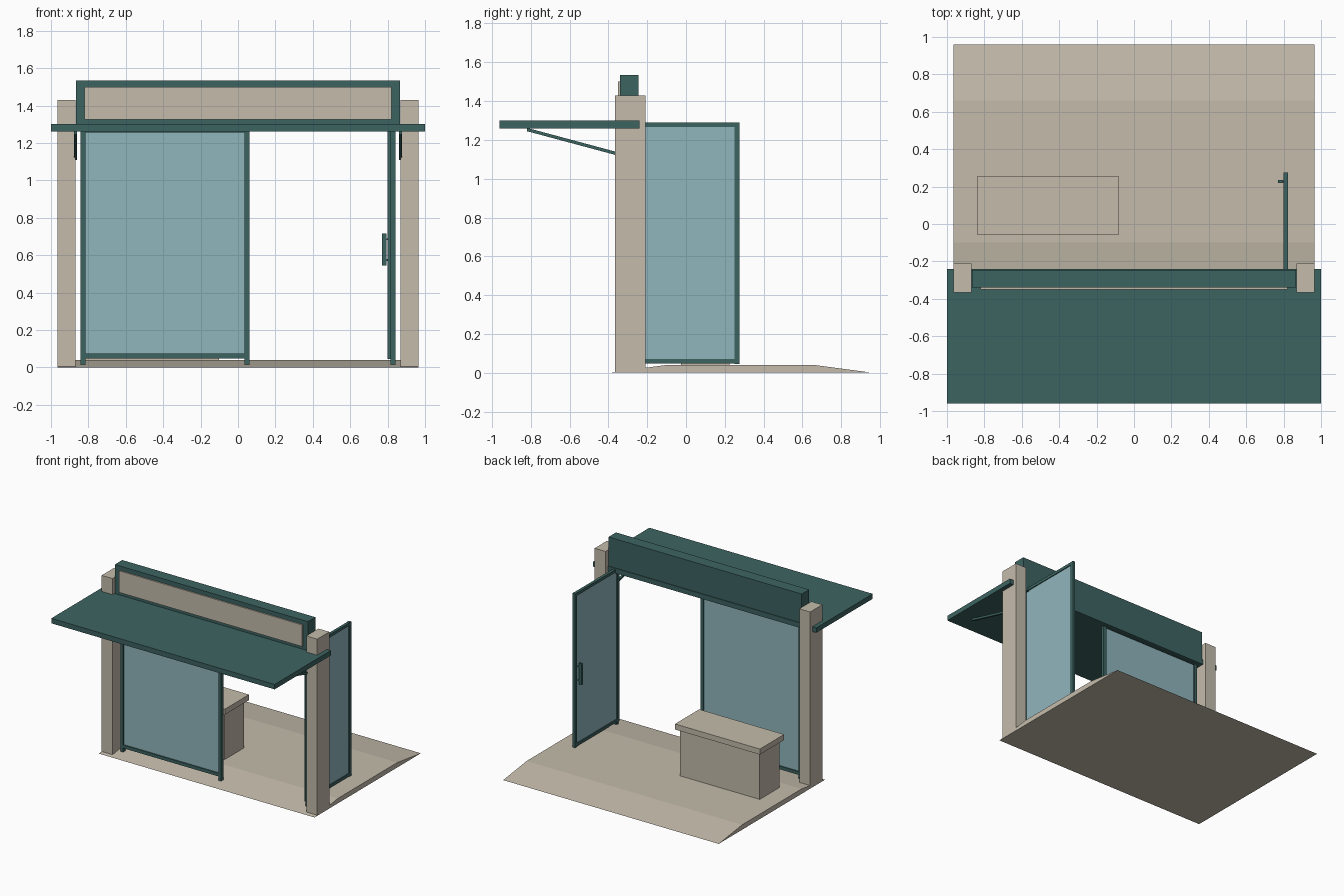
import bpy, bmesh
from mathutils import Vector

cube = bpy.data.objects.get("Cube")
if cube:
    bpy.data.objects.remove(cube, do_unlink=True)


def material(name, rgb):
    m = bpy.data.materials.new(name)
    m.use_nodes = True
    m.diffuse_color = (*rgb, 1)
    m.node_tree.nodes["Principled BSDF"].inputs["Base Color"].default_value = (*rgb, 1)
    return m


STONE = material("warm beige", (0.55, 0.50, 0.41))
TEAL = material("dark teal", (0.045, 0.127, 0.12))
GLASS = material("pale blue glass", (0.28, 0.465, 0.505))


def finish(name, bm, mat):
    bmesh.ops.recalc_face_normals(bm, faces=bm.faces)
    mesh = bpy.data.meshes.new(name)
    bm.to_mesh(mesh)
    bm.free()
    mesh.materials.append(mat)
    ob = bpy.data.objects.new(name, mesh)
    bpy.context.collection.objects.link(ob)
    return ob


def box(name, xs, ys, zs, mat):
    """Box between (min, max) pairs on each axis."""
    bm = bmesh.new()
    bmesh.ops.create_cube(bm, size=1)
    for v in bm.verts:
        v.co = [r[0] if c < 0 else r[1] for c, r in zip(v.co, (xs, ys, zs))]
    return finish(name, bm, mat)


def extrude_x(name, profile, x0, x1, mat):
    """Extrude a (y, z) outline along x."""
    bm = bmesh.new()
    face = bm.faces.new([bm.verts.new((x0, y, z)) for y, z in profile])
    ext = bmesh.ops.extrude_face_region(bm, geom=[face])
    moved = [g for g in ext["geom"] if isinstance(g, bmesh.types.BMVert)]
    bmesh.ops.translate(bm, verts=moved, vec=Vector((x1 - x0, 0, 0)))
    return finish(name, bm, mat)


def ordered(x, side):
    return tuple(sorted((x[0] * side, x[1] * side)))


# Ramped floor slab
extrude_x("floor", [(-0.4, 0), (-0.1, 0.04), (0.66, 0.04), (0.96, 0)],
          -0.965, 0.965, STONE)

# Pillars and sloping canopy struts
for side, label in ((1, "left"), (-1, "right")):
    box(label + "_pillar", ordered((0.868, 0.965), side), (-0.365, -0.21), (0, 1.43), STONE)
    a, b = ordered((0.86, 0.877), side)
    extrude_x(label + "_strut",
              [(-0.82, 1.262), (-0.31, 1.125), (-0.31, 1.108), (-0.82, 1.245)], a, b, TEAL)

# Canopy, header beam and blank sign panel
box("canopy", (-1, 1), (-0.96, -0.24), (1.26, 1.30), TEAL)
box("header", (-0.865, 0.865), (-0.34, -0.245), (1.28, 1.535), TEAL)
box("sign_panel", (-0.82, 0.82), (-0.35, -0.335), (1.325, 1.50), STONE)

# Fixed glass panel with frame, and the door jamb
T = 0.026
FRAME_Y = (-0.303, -0.275)
for name, x in (("panel_outer_post", -0.842), ("panel_inner_post", 0.036), ("door_jamb", 0.815)):
    box(name, (x, x + T), FRAME_Y, (0.015, 1.28), TEAL)
for name, z in (("panel_bottom_rail", 0.047), ("panel_top_rail", 1.255)):
    box(name, (-0.82, 0.04), FRAME_Y, (z, z + T), TEAL)
box("panel_glass", (-0.82, 0.04), (-0.294, -0.284), (0.06, 1.265), GLASS)

# Open swinging door
DOOR_X = (0.80, 0.823)
for name, y in (("door_hinge_stile", -0.29), ("door_end_stile", 0.25)):
    box(name, DOOR_X, (y, y + T), (0.044, 1.29), TEAL)
for name, z in (("door_bottom_rail", 0.048), ("door_top_rail", 1.266)):
    box(name, DOOR_X, (-0.27, 0.26), (z, z + 0.023), TEAL)
box("door_glass", (0.807, 0.816), (-0.27, 0.26), (0.06, 1.275), GLASS)

# Pull handle, held off the door by two pegs
box("door_handle", (0.77, 0.794), (0.22, 0.235), (0.545, 0.715), TEAL)
for z in (0.57, 0.68):
    box("handle_peg", (0.79, 0.81), (0.223, 0.232), (z, z + 0.01), TEAL)

# Reception desk
box("desk_body", (-0.818, -0.102), (-0.025, 0.225), (0.035, 0.425), STONE)
box("desk_top", (-0.84, -0.08), (-0.055, 0.255), (0.42, 0.465), STONE)
